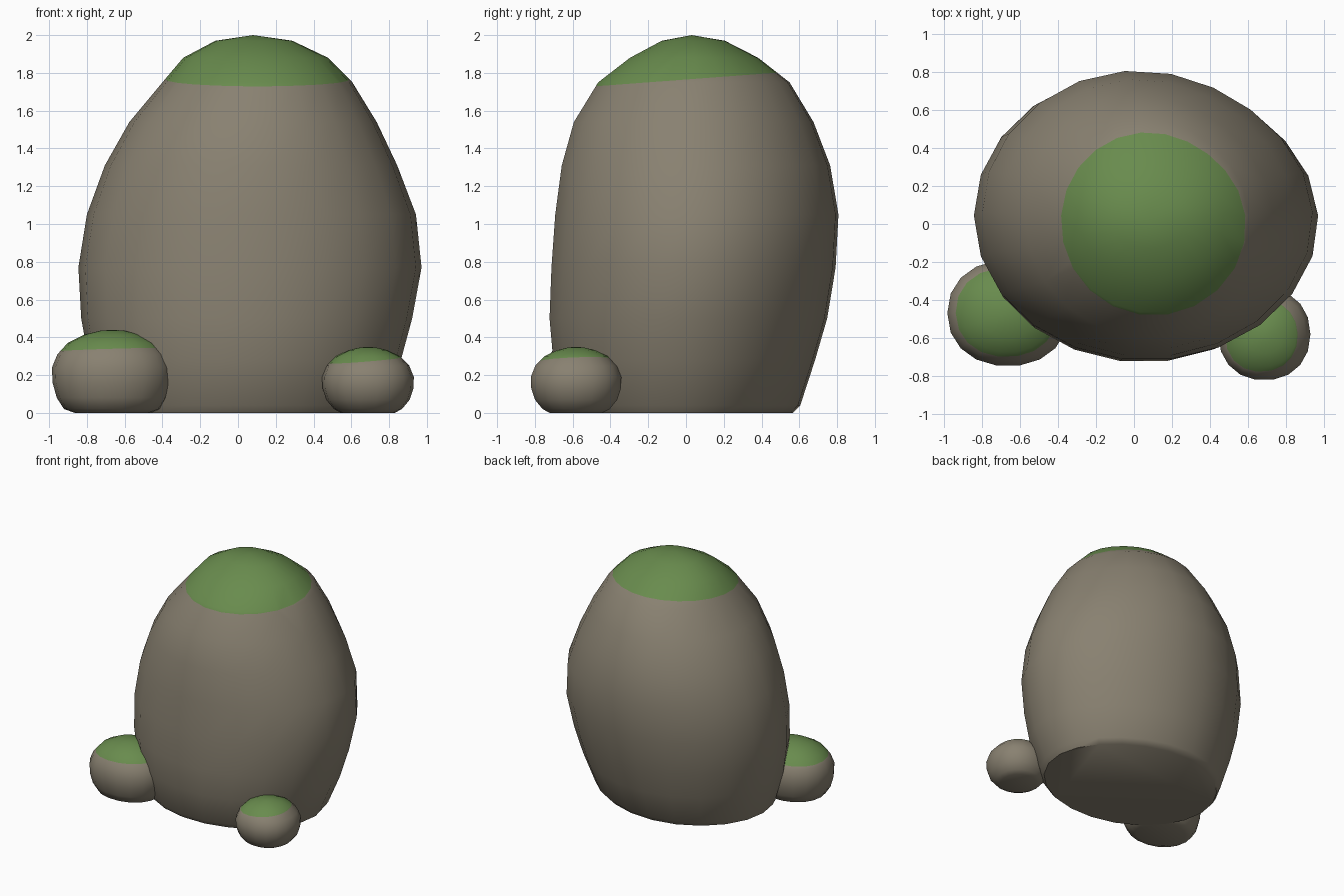
import bpy, bmesh
from math import sin, cos, pi, radians
from mathutils import Vector

if "Cube" in bpy.data.objects:
    bpy.data.objects.remove(bpy.data.objects["Cube"])


def material(name, color):
    mat = bpy.data.materials.new(name)
    mat.use_nodes = True
    mat.diffuse_color = (*color, 1)
    mat.node_tree.nodes["Principled BSDF"].inputs["Base Color"].default_value = (*color, 1)
    return mat


stone = material("stone", (0.25, 0.22, 0.165))
moss = material("moss", (0.14, 0.26, 0.075))


def rock(name, rings, apex, sides, moss_point, moss_normal, dent=0.0, power=1.0):
    """Loft rings (z, xmin, xmax, ymin, ymax) up to an apex; moss lies above a tilted plane."""
    bm = bmesh.new()
    loops = []
    for z, x0, x1, y0, y1 in rings:
        cx, cy = (x0 + x1) / 2, (y0 + y1) / 2
        loop = []
        for i in range(sides):
            a = 2 * pi * i / sides
            # gently flattened flank on the back left
            r = 1 - dent * max(0, cos(a - 0.9)) ** 4
            c, s = cos(a), sin(a)
            u = abs(c) ** power * (1 if c > 0 else -1)
            v = abs(s) ** power * (1 if s > 0 else -1)
            loop.append(bm.verts.new((cx + r * u * (x1 - x0) / 2,
                                      cy + r * v * (y1 - y0) / 2, z)))
        loops.append(loop)
    tip = bm.verts.new(apex)
    bm.faces.new(loops[0][::-1])
    for i in range(sides):
        j = (i + 1) % sides
        for low, high in zip(loops, loops[1:]):
            bm.faces.new((low[i], low[j], high[j], high[i]))
        bm.faces.new((loops[-1][i], loops[-1][j], tip))

    # cut the moss line and colour the faces above it
    point, normal = Vector(moss_point), Vector(moss_normal).normalized()
    bmesh.ops.bisect_plane(bm, geom=bm.verts[:] + bm.edges[:] + bm.faces[:],
                           plane_co=point, plane_no=normal, dist=0.0005)
    for f in bm.faces:
        f.material_index = int((f.calc_center_median() - point).dot(normal) > 0)

    mesh = bpy.data.meshes.new(name)
    bm.to_mesh(mesh)
    bm.free()
    mesh.materials.append(stone)
    mesh.materials.append(moss)
    obj = bpy.data.objects.new(name, mesh)
    bpy.context.collection.objects.link(obj)
    bpy.ops.object.select_all(action="DESELECT")
    obj.select_set(True)
    bpy.context.view_layer.objects.active = obj
    bpy.ops.object.shade_smooth_by_angle(angle=radians(50))
    return obj


def pebble(name, center, radii, bottom, profile, moss_point, moss_normal):
    """Small rock from a (height, width) profile, with a narrower flat foot."""
    (cx, cy), (rx, ry) = center, radii
    rings = [(z, cx - rx * w, cx + rx * w, cy - ry * w, cy + ry * w) for z, w in profile]
    return rock(name, rings, (cx, cy, bottom), 18, moss_point, moss_normal, power=0.93)


# Main boulder
rock("boulder", [
    (0.00, -0.70, 0.74, -0.62, 0.58),
    (0.04, -0.72, 0.77, -0.65, 0.62),
    (0.28, -0.79, 0.87, -0.71, 0.70),
    (0.50, -0.83, 0.93, -0.73, 0.765),
    (0.77, -0.845, 0.98, -0.72, 0.81),
    (1.05, -0.80, 0.95, -0.70, 0.825),
    (1.31, -0.705, 0.85, -0.665, 0.78),
    (1.54, -0.575, 0.74, -0.60, 0.69),
    (1.75, -0.40, 0.61, -0.47, 0.56),
    (1.88, -0.29, 0.48, -0.30, 0.39),
    (1.97, -0.12, 0.29, -0.13, 0.21),
], (0.08, 0.03, 2.0), 22, (0.08, 0, 1.765), (0, -0.075, 1), dent=0.06)

# Larger pebble at the front right corner
pebble("large_pebble", (-0.665, -0.47), (0.32, 0.28), 0.44,
       [(0, 0.62), (0.02, 0.8), (0.08, 0.92), (0.16, 0.99), (0.24, 1.0),
        (0.31, 0.91), (0.37, 0.74), (0.415, 0.46), (0.435, 0.2)],
       (-0.665, -0.47, 0.335), (-0.03, 0.02, 1))

# Smaller pebble at the front left corner
pebble("small_pebble", (0.688, -0.582), (0.243, 0.243), 0.35,
       [(0, 0.58), (0.02, 0.74), (0.07, 0.91), (0.13, 0.99), (0.19, 1.0),
        (0.25, 0.9), (0.3, 0.7), (0.332, 0.42), (0.346, 0.18)],
       (0.688, -0.582, 0.28), (-0.08, -0.04, 1))
